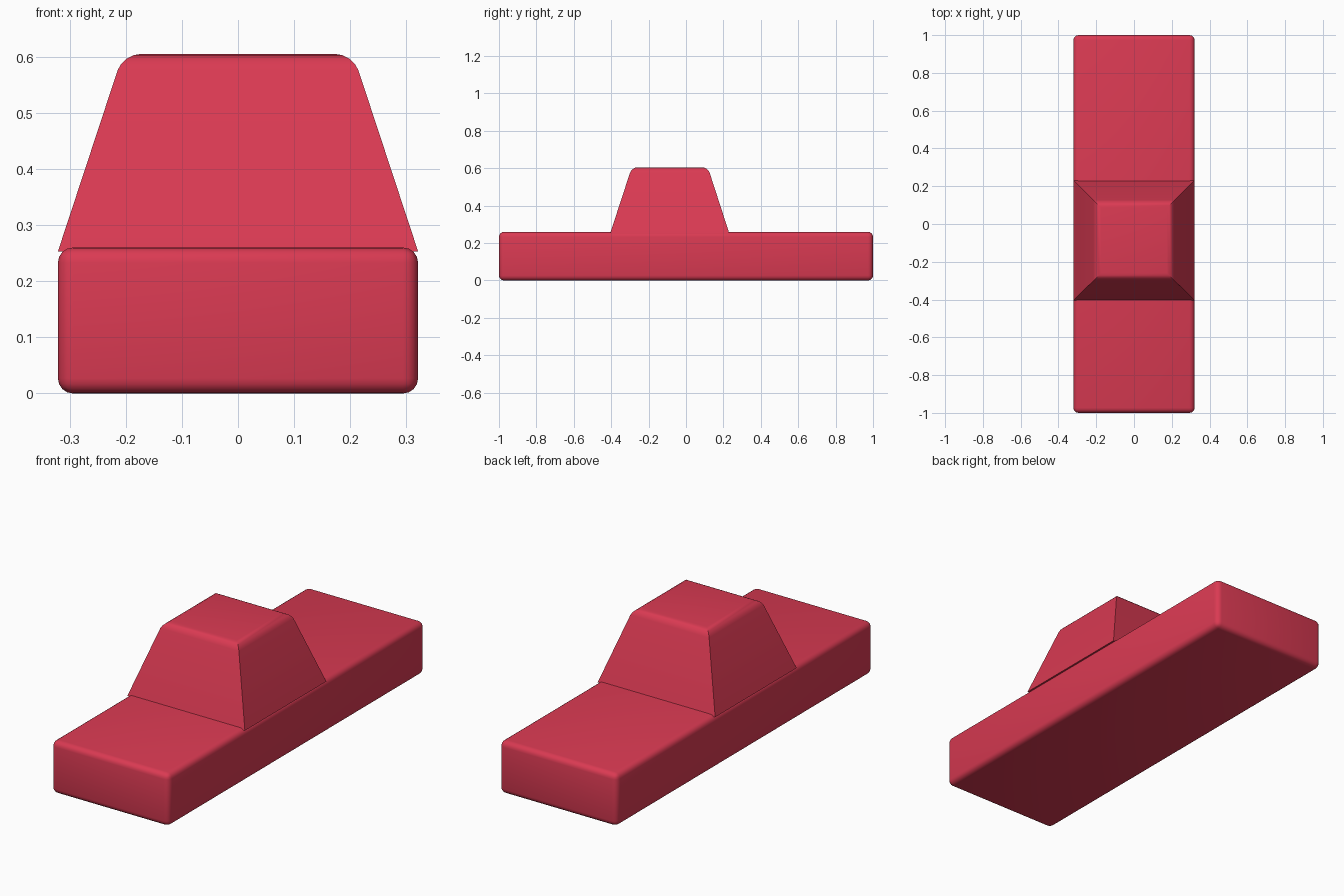
import bpy, bmesh

if "Cube" in bpy.data.objects:
    bpy.data.objects.remove(bpy.data.objects["Cube"])

red = bpy.data.materials.new("red")
red.diffuse_color = (0.70, 0.042, 0.085, 1)
red.use_nodes = True
red.node_tree.nodes["Principled BSDF"].inputs["Base Color"].default_value = red.diffuse_color


def tapered_box(name, low, high, bevel, pick):
    """low/high: (half_x, y_min, y_max, z); bevel the edges accepted by pick."""
    bm = bmesh.new()
    rings = []
    for hx, y0, y1, z in (low, high):
        rings.append([bm.verts.new(p) for p in
                      ((-hx, y0, z), (hx, y0, z), (hx, y1, z), (-hx, y1, z))])
    a, b = rings
    bm.faces.new(a[::-1])
    bm.faces.new(b)
    for i in range(4):
        j = (i + 1) % 4
        bm.faces.new((a[i], a[j], b[j], b[i]))
    edges = [e for e in bm.edges if pick(e)]
    bmesh.ops.bevel(bm, geom=edges, offset=bevel, segments=4, profile=0.5,
                    affect='EDGES', clamp_overlap=True)
    bmesh.ops.recalc_face_normals(bm, faces=bm.faces)
    mesh = bpy.data.meshes.new(name)
    bm.to_mesh(mesh)
    bm.free()
    mesh.materials.append(red)
    obj = bpy.data.objects.new(name, mesh)
    bpy.context.collection.objects.link(obj)
    bpy.ops.object.select_all(action='DESELECT')
    obj.select_set(True)
    bpy.context.view_layer.objects.active = obj
    bpy.ops.object.shade_smooth_by_angle(angle=0.5236)
    return obj


# long base block, rounded on every edge
tapered_box("base_block", (0.321, -1, 1, 0), (0.321, -1, 1, 0.26), 0.027,
            lambda e: True)

# tapered upper block, rounded around its top only
tapered_box("upper_block", (0.321, -0.405, 0.231, 0.253),
            (0.205, -0.29, 0.117, 0.605), 0.031,
            lambda e: all(v.co.z > 0.5 for v in e.verts))
